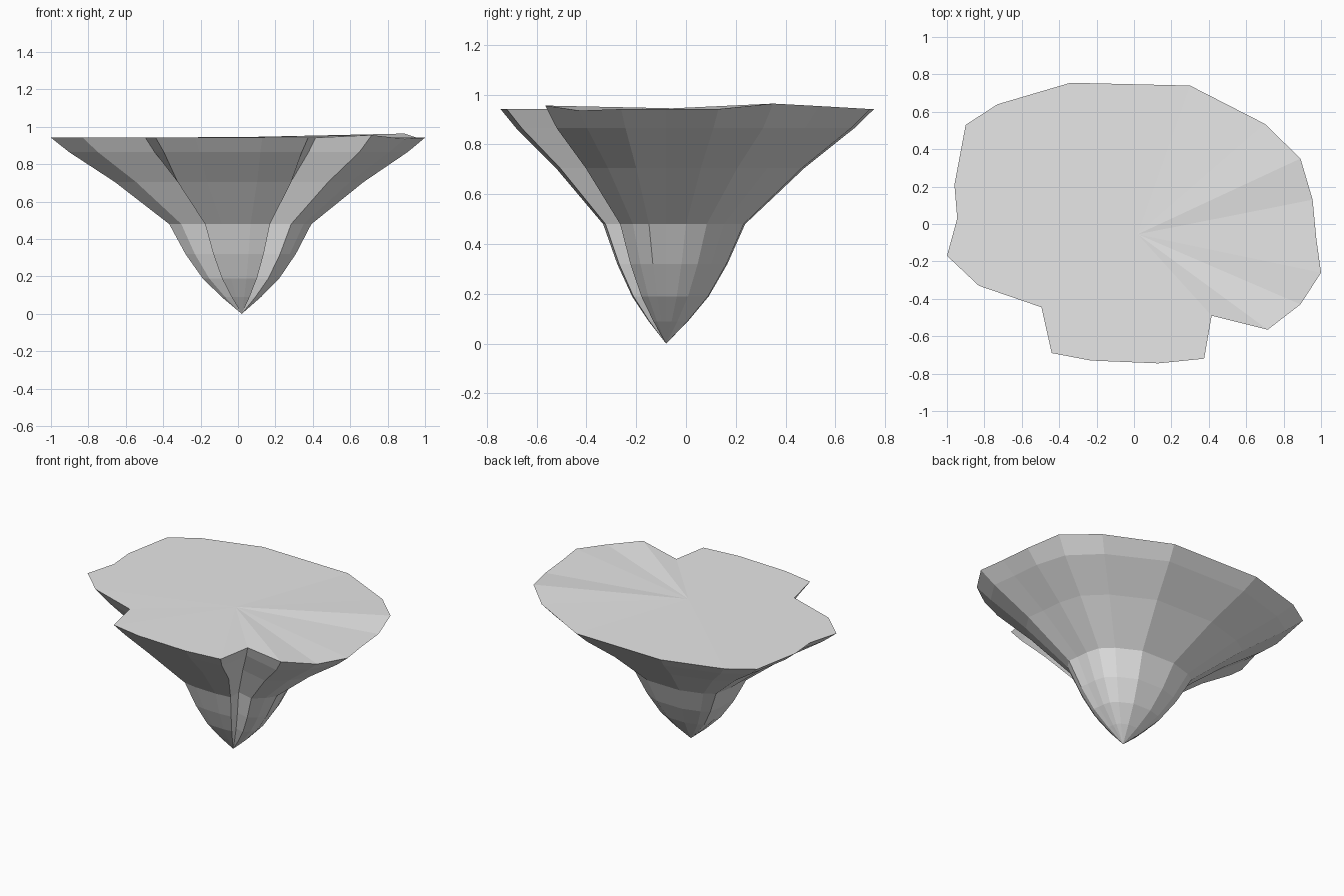
import bpy, bmesh

cube = bpy.data.objects.get("Cube")
if cube:
    bpy.data.objects.remove(cube, do_unlink=True)

# One plain stone colour
stone = bpy.data.materials.new("grey stone")
stone.use_nodes = True
COLOUR = (0.8, 0.8, 0.8, 1)
stone.diffuse_color = COLOUR
stone.node_tree.nodes["Principled BSDF"].inputs["Base Color"].default_value = COLOUR

AXIS_X, AXIS_Y, TOP = 0.02, -0.08, 0.942

# Rim outline, anticlockwise; the front lobe lies between the two notches
rim = [(-.34, .755), (-.73, .64), (-.9, .53), (-.96, .21), (-.945, .03),
       (-1, -.17), (-.83, -.33), (-.495, -.445),
       (-.44, -.69), (-.23, -.73), (.13, -.745), (.375, -.72),
       (.415, -.49), (.715, -.565), (.89, -.43), (1, -.26),
       (.975, -.08), (.955, .13), (.89, .35), (.7, .535), (.3, .74)]
front_lobe = range(8, 12)
raised = {18: .022, 19: .012, 13: .014, 14: -.006}

# Height and spread of each ring down to the tip
rings = [(TOP, 1), (.865, .905), (.705, .665), (.48, .38), (.32, .295), (.19, .205), (.09, .105)]

bm = bmesh.new()
loops = []
for z, spread in rings:
    loop = []
    for i, (x, y) in enumerate(rim):
        widen = 1.12 if i in front_lobe and z < .8 else 1
        lift = raised.get(i, 0) if z == TOP else 0
        loop.append(bm.verts.new((AXIS_X + (x - AXIS_X) * spread * widen,
                                  AXIS_Y + (y - AXIS_Y) * spread, z + lift)))
    loops.append(loop)
centre = bm.verts.new((AXIS_X, -.055, TOP + .003))
tip = bm.verts.new((AXIS_X, AXIS_Y, 0))

# Top fan, sloping sides and pointed underside
n = len(rim)
for i in range(n):
    j = (i + 1) % n
    bm.faces.new((centre, loops[0][i], loops[0][j]))
    for upper, lower in zip(loops, loops[1:]):
        bm.faces.new((upper[i], lower[i], lower[j], upper[j]))
    bm.faces.new((tip, loops[-1][j], loops[-1][i]))
bmesh.ops.recalc_face_normals(bm, faces=bm.faces)

mesh = bpy.data.meshes.new("floating_rock")
bm.to_mesh(mesh)
bm.free()
mesh.materials.append(stone)
rock = bpy.data.objects.new("floating_rock", mesh)
bpy.context.collection.objects.link(rock)
